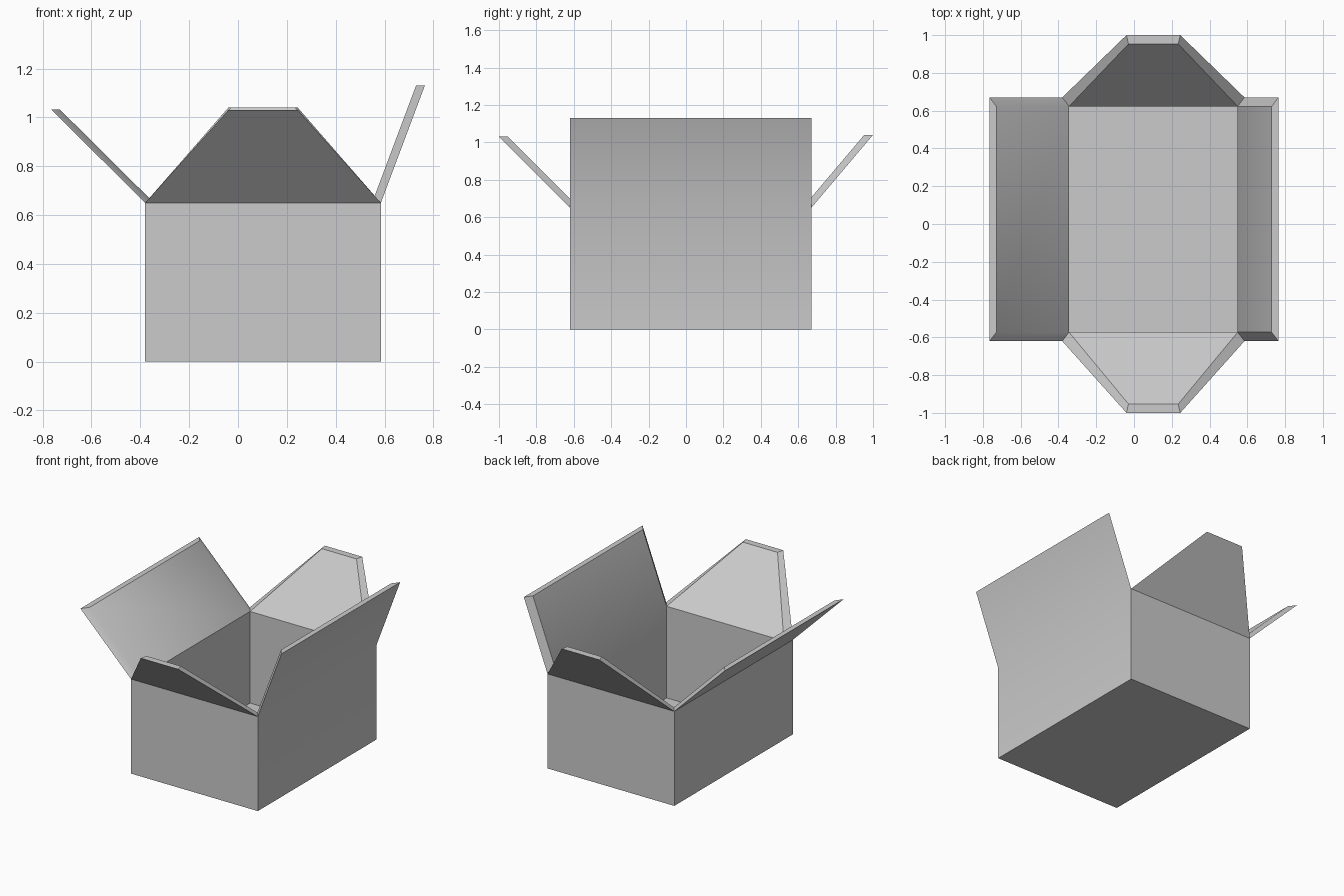
import bpy, bmesh
from mathutils import Vector
from math import radians

if "Cube" in bpy.data.objects:
    bpy.data.objects.remove(bpy.data.objects["Cube"])

X0, X1, Y0, Y1, H = -0.38, 0.585, -0.62, 0.67, 0.65   # outer box
TX, TY, FLOOR = 0.036, 0.047, 0.02                   # wall thickness, inside floor height

bm = bmesh.new()


def ring(dx, dy, z):
    return [bm.verts.new((x, y, z)) for x, y in
            ((X0 + dx, Y0 + dy), (X1 - dx, Y0 + dy), (X1 - dx, Y1 - dy), (X0 + dx, Y1 - dy))]


# Open box: outer shell, mitred rim, inner walls and floor
rings = [ring(0, 0, 0), ring(0, 0, H), ring(TX, TY, H), ring(TX, TY, FLOOR)]
bm.faces.new(rings[0][::-1])
bm.faces.new(rings[3])
rim = []
for level, (a, b) in enumerate(zip(rings, rings[1:])):
    for i in range(4):
        j = (i + 1) % 4
        face = bm.faces.new((a[i], a[j], b[j], b[i]))
        if level == 1:
            rim.append(face)

# Flaps: front, right, back, left; each rim strip is extruded, shifted and tapered
mid = (X0 + X1) / 2
flaps = [((0, -0.38, 0.38), 0.295), ((0.18, 0, 0.48), 1),
         ((0, 0.33, 0.39), 0.295), ((-0.385, 0, 0.382), 1)]
for face, (move, taper) in zip(rim, flaps):
    tip = bmesh.ops.extrude_discrete_faces(bm, faces=[face])["faces"][0]
    for v in tip.verts:
        if taper != 1:
            v.co.x = mid + (v.co.x - mid) * taper
        v.co += Vector(move)

bmesh.ops.remove_doubles(bm, verts=bm.verts, dist=0.0001)
bmesh.ops.recalc_face_normals(bm, faces=bm.faces)
mesh = bpy.data.meshes.new("open_box")
bm.to_mesh(mesh)
bm.free()
box = bpy.data.objects.new("open_box", mesh)
bpy.context.collection.objects.link(box)

# Sharp folds, with the shallow right fold blended
bpy.context.view_layer.objects.active = box
box.select_set(True)
bpy.ops.object.shade_smooth_by_angle(angle=radians(30))
